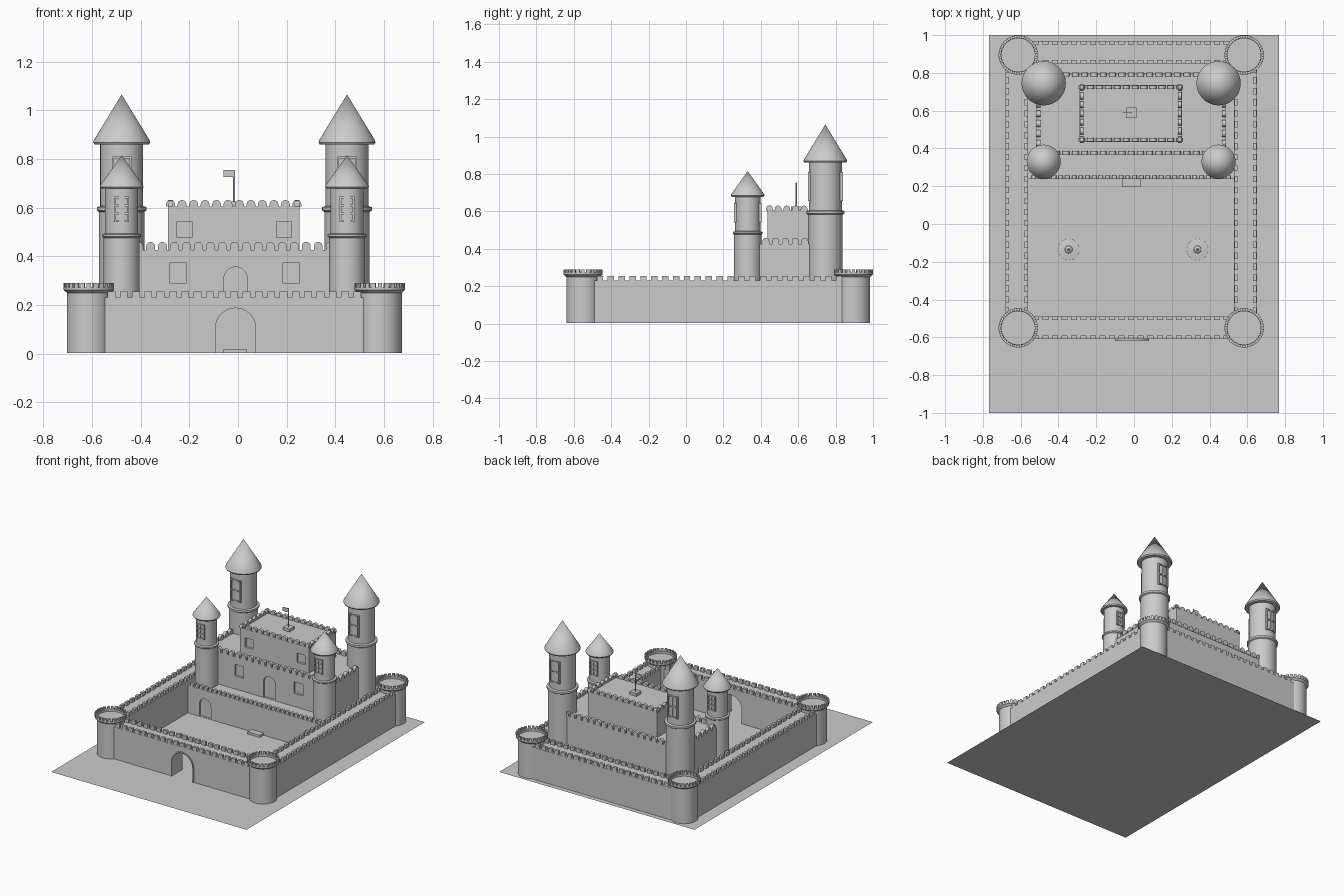
import bpy, bmesh
from math import pi, cos, sin, radians
from mathutils import Vector as V

if "Cube" in bpy.data.objects:
    bpy.data.objects.remove(bpy.data.objects["Cube"])

CX = -0.015            # castle axis of symmetry
SEG = 48


def finish(name, bm, smooth=False):
    bmesh.ops.recalc_face_normals(bm, faces=bm.faces)
    me = bpy.data.meshes.new(name)
    bm.to_mesh(me)
    bm.free()
    ob = bpy.data.objects.new(name, me)
    bpy.context.collection.objects.link(ob)
    if smooth:
        bpy.ops.object.select_all(action='DESELECT')
        ob.select_set(True)
        bpy.context.view_layer.objects.active = ob
        bpy.ops.object.shade_smooth_by_angle(angle=radians(35))
    return ob


def prism(bm, pts, origin, ux, depth):
    """Extrude a (u, z) outline; u runs along ux, extrusion is the depth vector."""
    o, ux, d = V(origin), V(ux), V(depth)
    a = [bm.verts.new(o + ux * u + V((0, 0, z))) for u, z in pts]
    b = [bm.verts.new(v.co + d) for v in a]
    bm.faces.new(a)
    bm.faces.new(b[::-1])
    n = len(a)
    for i in range(n):
        bm.faces.new((a[i], b[i], b[(i + 1) % n], a[(i + 1) % n]))


def box(bm, x0, x1, y0, y1, z0, z1):
    prism(bm, [(x0, z0), (x1, z0), (x1, z1), (x0, z1)], (0, y0, 0), (1, 0, 0), (0, y1 - y0, 0))


def arch(c, w, z0, z1, n=16):
    r = w / 2
    return ([(c + r, z0)] + [(c + r * cos(pi * i / n), z1 - r + r * sin(pi * i / n)) for i in range(n + 1)]
            + [(c - r, z0)])


def merlons(bm, p0, p1, z, h, pitch, w, d, rounded=False):
    """Row of merlons centred on the line p0-p1."""
    a, b = V((*p0, z)), V((*p1, z))
    u = (b - a).normalized()
    side = V((-u.y, u.x, 0)) * d
    n = max(1, round((b - a).length / pitch))
    pts = arch(0, w, 0, h, 8) if rounded else [(-w / 2, 0), (w / 2, 0), (w / 2, h), (-w / 2, h)]
    for i in range(n + 1):
        prism(bm, pts, a.lerp(b, i / n) - side / 2, u, side)


def merlon_ring(bm, x0, x1, y0, y1, *args):
    for p, q in (((x0, y0), (x1, y0)), ((x0, y1), (x1, y1)), ((x0, y0), (x0, y1)), ((x1, y0), (x1, y1))):
        merlons(bm, p, q, *args)


def lathe(name, profile, x, y):
    bm = bmesh.new()
    vs = [bm.verts.new((r, 0, z)) for r, z in profile]
    es = [bm.edges.new(e) for e in zip(vs, vs[1:])]
    bmesh.ops.spin(bm, geom=vs + es, axis=(0, 0, 1), cent=(0, 0, 0), angle=2 * pi, steps=SEG)
    bmesh.ops.remove_doubles(bm, verts=bm.verts, dist=1e-5)
    bmesh.ops.translate(bm, verts=bm.verts, vec=(x, y, 0))
    return finish(name, bm, True)


def carve(ob, outlines, y, depth=0.015):
    """Cut shallow recesses into a front face at y."""
    bm = bmesh.new()
    for pts in outlines:
        prism(bm, pts, (0, y - 0.02, 0), (1, 0, 0), (0, 0.02 + depth, 0))
    cutter = finish("recess_cutter", bm)
    m = ob.modifiers.new("recess", 'BOOLEAN')
    m.operation, m.object, m.solver = 'DIFFERENCE', cutter, 'EXACT'
    bpy.context.view_layer.objects.active = ob
    bpy.ops.object.modifier_apply(modifier=m.name)
    bpy.data.objects.remove(cutter)


def window(bm, x, y, w, z0, z1, d, panes):
    """Frame with glazing bars, centred on x, y."""
    t = 0.008
    ya, yb = y - d / 2, y + d / 2
    for s in (-1, 1):
        c = x + s * (w - t) / 2
        box(bm, c - t / 2, c + t / 2, ya, yb, z0, z1)
    for i in range(panes + 1):
        c = z0 + t / 2 + (z1 - z0 - t) * i / panes
        box(bm, x - w / 2 + t, x + w / 2 - t, ya, yb, c - t / 2, c + t / 2)
    box(bm, x - t / 2, x + t / 2, ya + 0.002, yb - 0.002, z0 + t, z1 - t)


def rect(c, w, z0, z1):
    return [(c - w / 2, z0), (c + w / 2, z0), (c + w / 2, z1), (c - w / 2, z1)]


# ground sheet
bm = bmesh.new()
bm.faces.new([bm.verts.new(p) for p in ((-.767, -1, 0), (.767, -1, 0), (.767, 1, 0), (-.767, 1, 0))])
finish("ground_sheet", bm)

# outer walls
X0, X1, Y0, Y1, T, WH = -0.68, 0.65, -0.61, 0.97, 0.12, 0.23
GX = -0.01
bm = bmesh.new()
box(bm, X0, X0 + T, Y0 + .06, Y1 - .06, 0.003, WH)
box(bm, X1 - T, X1, Y0 + .06, Y1 - .06, 0.003, WH)
box(bm, X0 + T, X1 - T, Y1 - T, Y1, 0.003, WH)
outline = [(X0 + T, 0.003), (X0 + T, WH), (X1 - T, WH), (X1 - T, 0.003)] + arch(GX, 0.165, 0.003, 0.187)
prism(bm, outline, (0, Y0, 0), (1, 0, 0), (0, T, 0))
finish("outer_walls", bm)

bm = bmesh.new()
for y in (Y0 + .01, Y0 + T - .01, Y1 - T + .01, Y1 - .01):
    merlons(bm, (X0 + .16, y), (X1 - .16, y), WH, .025, .05, .032, .018)
for x in (X0 + .01, X0 + T - .01, X1 - T + .01, X1 - .01):
    merlons(bm, (x, Y0 + .15), (x, Y1 - .15), WH, .025, .058, .034, .018)
finish("wall_merlons", bm)

# gate surround
bm = bmesh.new()
prism(bm, arch(GX, .181, .003, .195) + arch(GX, .165, .003, .187)[::-1], (0, Y0 - .006, 0), (1, 0, 0), (0, .02, 0))
finish("gate_surround", bm)

# corner towers with battlements
for side in (-1, 1):
    for y in (-0.55, 0.895):
        x = CX + side * 0.598
        lathe("corner_tower", [(0, .003), (.09, .003), (.09, .25), (.104, .262), (.104, .272),
                               (.088, .272), (.088, .258), (0, .258)], x, y)
        bm = bmesh.new()
        for i in range(24):
            a = 2 * pi * i / 24
            o, t = V((cos(a), sin(a), 0)), V((-sin(a), cos(a), 0))
            prism(bm, rect(0, .017, .272, .29), V((x, y, 0)) + o * .09, t, o * .014)
        finish("corner_tower_merlons", bm)

# raised terrace
TZ = 0.197
bm = bmesh.new()
box(bm, X0 + T, X1 - T, .238, Y1 - T, .002, TZ)
terrace = finish("terrace", bm)
carve(terrace, [arch(CX + s * .41, .09, .004, .135) for s in (-1, 1)], .238)
bm = bmesh.new()
merlons(bm, (X0 + T + .03, .248), (X1 - T - .03, .248), TZ, .026, .036, .024, .018, True)
finish("terrace_merlons", bm)
bm = bmesh.new()
box(bm, -.06, .035, .195, .24, 0.002, .018)
finish("terrace_step", bm)

# keep, lower storey
bm = bmesh.new()
box(bm, -.515, .485, .367, .80, TZ - .01, .425)
lower = finish("keep_lower", bm)
lower_windows = [(CX + s * .232, .07, .29, .372) for s in (-1, 1)]
carve(lower, [arch(-.01, .096, TZ + .002, .356)] + [rect(*w) for w in lower_windows], .367)
bm = bmesh.new()
merlon_ring(bm, -.507, .477, .375, .792, .425, .034, .05, .036, .022, True)
finish("keep_lower_merlons", bm)

# keep, upper storey
bm = bmesh.new()
box(bm, -.288, .253, .435, .735, .42, .605)
upper = finish("keep_upper", bm)
upper_windows = [(CX + s * .204, .062, .477, .543) for s in (-1, 1)]
carve(upper, [rect(*w) for w in upper_windows], .435)
bm = bmesh.new()
merlon_ring(bm, -.277, .242, .446, .724, .605, .026, .046, .036, .02, True)
finish("keep_upper_merlons", bm)

# round towers: rear pair tall, front pair short
frames = bmesh.new()
tall = [(0, .19), (.093, .19), (.093, .582), (.102, .588), (.102, .602), (.088, .606), (.088, .87), (0, .87)]
tall_roof = [(0, .86), (.112, .86), (.117, .868), (.115, .876), (0, 1.065)]
short = [(0, .19), (.074, .19), (.074, .476), (.08, .481), (.08, .49), (.068, .494), (.068, .69), (0, .69)]
short_roof = [(0, .678), (.085, .678), (.09, .685), (.088, .692), (0, .815)]
for s in (-1, 1):
    x = CX + s * .463
    lathe("rear_tower", tall, x, .745)
    lathe("rear_tower_roof", tall_roof, x, .745)
    lathe("front_tower", short, x, .33)
    lathe("front_tower_roof", short_roof, x, .33)
    for e in (-1, 1):
        window(frames, x, .745 + e * .083, .08, .655, .81, .022, 2)
        window(frames, x, .33 + e * .063, .062, .54, .645, .02, 3)
finish("tower_windows", frames)

# flag on the keep roof
bm = bmesh.new()
box(bm, -.042, .012, .562, .616, .60, .625)
finish("flag_base", bm)
lathe("flag_pole", [(0, .62), (.004, .62), (.004, .755), (0, .755)], -.016, .589)
bm = bmesh.new()
box(bm, -.06, -.018, .587, .591, .726, .754)
finish("flag", bm)

# courtyard fountains
for s in (-1, 1):
    lathe("fountain", [(0, .002), (.058, .002), (.058, .008), (.02, .012), (.018, .02), (.006, .026),
                       (.004, .05), (0, .065)], -.005 + s * .341, -.135)
